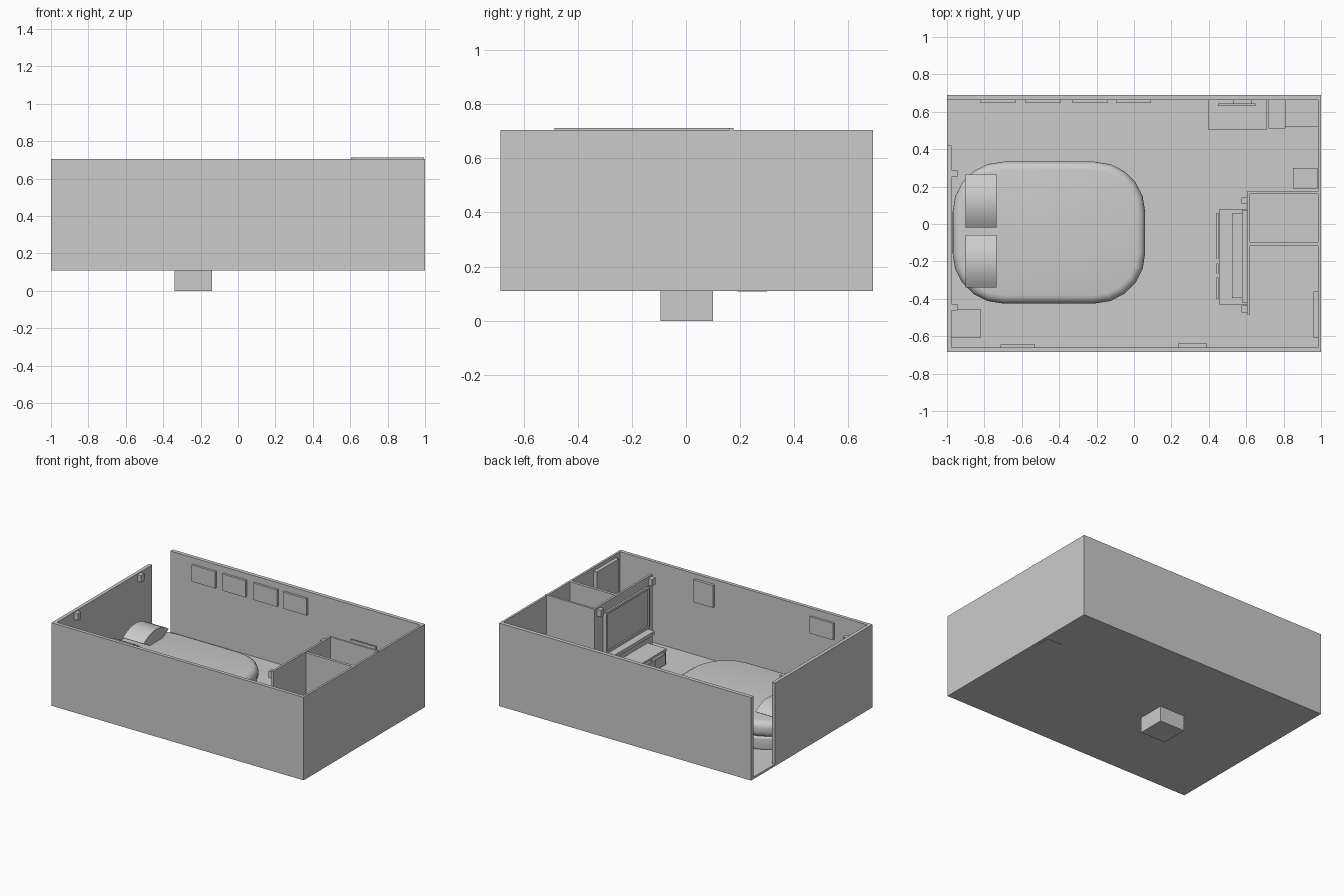
import bpy, bmesh, math

if "Cube" in bpy.data.objects:
    bpy.data.objects.remove(bpy.data.objects["Cube"])

FLOOR = 0.125


def finish(name, bm, smooth=False):
    bmesh.ops.recalc_face_normals(bm, faces=bm.faces)
    me = bpy.data.meshes.new(name)
    bm.to_mesh(me)
    bm.free()
    ob = bpy.data.objects.new(name, me)
    bpy.context.collection.objects.link(ob)
    if smooth:
        bpy.ops.object.select_all(action='DESELECT')
        ob.select_set(True)
        bpy.context.view_layer.objects.active = ob
        bpy.ops.object.shade_smooth_by_angle(angle=math.radians(40))
    return ob


def cube(x, y, z):
    bm = bmesh.new()
    bmesh.ops.create_cube(bm, size=1)
    for v in bm.verts:
        for i, (a, b) in enumerate((x, y, z)):
            v.co[i] = a if v.co[i] < 0 else b
    return bm


def box(name, x, y, z):
    return finish(name, cube(x, y, z))


def rounded_slab(name, x, y, z, radius, edge):
    # Box with rounded plan corners, then softened rims
    bm = cube(x, y, z)
    upright = [e for e in bm.edges if abs(e.verts[0].co.z - e.verts[1].co.z) > 1e-4]
    bmesh.ops.bevel(bm, geom=upright, offset=radius, segments=5, profile=0.5, affect='EDGES')
    rims = [e for e in bm.edges if abs(e.verts[0].co.z - e.verts[1].co.z) < 1e-5]
    bmesh.ops.bevel(bm, geom=rims, offset=edge, segments=4, profile=0.5, affect='EDGES')
    return finish(name, bm, True)


def pillow(name, x, y, z):
    # Lens profile across y, extruded along x
    n = 12
    cy, hy = (y[0] + y[1]) / 2, (y[1] - y[0]) / 2
    cz, hz = (z[0] + z[1]) / 2, (z[1] - z[0]) / 2
    pts = []
    for side in (1, -1):
        for i in range(n):
            t = side * (-1 + 2 * i / n)
            pts.append((cy + hy * t, cz + side * hz * (1 - t * t)))
    bm = bmesh.new()
    face = bm.faces.new([bm.verts.new((x[0], a, b)) for a, b in pts])
    new = bmesh.ops.extrude_face_region(bm, geom=[face])['geom']
    bmesh.ops.translate(bm, vec=(x[1] - x[0], 0, 0),
                        verts=[v for v in new if isinstance(v, bmesh.types.BMVert)])
    return finish(name, bm, True)


# Room shell, with the doorway at the back left corner
box("floor", (-1, 1), (-0.685, 0.69), (0.11, FLOOR))
box("back_wall", (-1, 1), (0.662, 0.69), (0.11, 0.705))
box("front_wall", (-1, 1), (-0.685, -0.66), (0.11, 0.705))
box("left_wall", (-1, -0.975), (-0.66, 0.42), (0.11, 0.705))
box("right_wall", (0.985, 1), (-0.66, 0.662), (0.11, 0.705))
box("support_block", (-0.34, -0.14), (-0.095, 0.1), (0, 0.115))

# Partitions for the closets
box("closet_front_partition", (0.605, 0.62), (-0.485, 0.175), (0.115, 0.713))
box("bath_partition", (0.605, 0.995), (0.16, 0.175), (0.115, 0.713))
box("closet_divider", (0.62, 0.99), (-0.115, -0.095), (0.115, 0.705))
box("closet_wall_panel", (0.96, 0.986), (-0.61, -0.36), (FLOOR, 0.68))

# Bed
rounded_slab("bed_base", (-0.95, 0.04), (-0.41, 0.315), (0.12, 0.215), 0.26, 0.015)
rounded_slab("mattress", (-0.97, 0.06), (-0.425, 0.333), (0.215, 0.33), 0.27, 0.045)
pillow("pillow_right", (-0.9, -0.735), (-0.34, -0.06), (0.32, 0.42))
pillow("pillow_left", (-0.9, -0.735), (-0.02, 0.265), (0.32, 0.42))
box("nightstand", (-0.975, -0.82), (-0.61, -0.455), (FLOOR, 0.3))

# Wall lamps
for i, (x, y) in enumerate(((-0.96, 0.27), (-0.96, -0.445), (0.59, 0.125), (0.59, -0.455))):
    box(f"wall_lamp_{i}", (x - 0.015, x + 0.015), (y - 0.018, y + 0.018), (0.65, 0.7))

# Pictures
for i, x in enumerate((-0.82, -0.58, -0.33, -0.095)):
    box(f"back_picture_{i}", (x, x + 0.187), (0.646, 0.663), (0.54, 0.66))
box("front_picture", (-0.715, -0.53), (-0.661, -0.645), (0.53, 0.65))
box("front_wall_panel", (0.235, 0.39), (-0.661, -0.64), (0.51, 0.67))

# Media cabinet and screen on the partition
box("cabinet_top", (0.455, 0.605), (-0.43, 0.08), (0.225, 0.24))
for i, y in enumerate((-0.43, -0.28, -0.205, 0.065)):
    box(f"cabinet_divider_{i}", (0.46, 0.605), (y, y + 0.015), (FLOOR, 0.225))
for i, (a, b) in enumerate(((-0.4, -0.285), (-0.265, -0.21), (-0.185, 0.06))):
    box(f"cabinet_front_{i}", (0.442, 0.452), (a, b), (0.14, 0.215))
box("media_shelf", (0.525, 0.605), (-0.395, 0.055), (0.335, 0.36))
box("screen_panel", (0.588, 0.605), (-0.42, 0.075), (0.36, 0.65))
for i, (y, z) in enumerate((((-0.42, 0.075), (0.64, 0.655)), ((-0.42, 0.075), (0.36, 0.375)),
                            ((-0.42, -0.405), (0.375, 0.64)), ((0.06, 0.075), (0.375, 0.64)))):
    box(f"screen_frame_{i}", (0.578, 0.59), y, z)

# Back wall furniture
box("dresser", (0.395, 0.71), (0.505, 0.662), (FLOOR, 0.3))
box("dresser_mirror", (0.45, 0.65), (0.632, 0.643), (0.33, 0.47))
box("mirror_mount", (0.53, 0.63), (0.643, 0.663), (0.3, 0.45))
box("tall_cabinet", (0.72, 0.81), (0.51, 0.662), (FLOOR, 0.4))
box("low_counter", (0.81, 0.986), (0.52, 0.662), (FLOOR, 0.3))
box("bath_stool", (0.85, 0.98), (0.19, 0.3), (0.108, 0.25))
